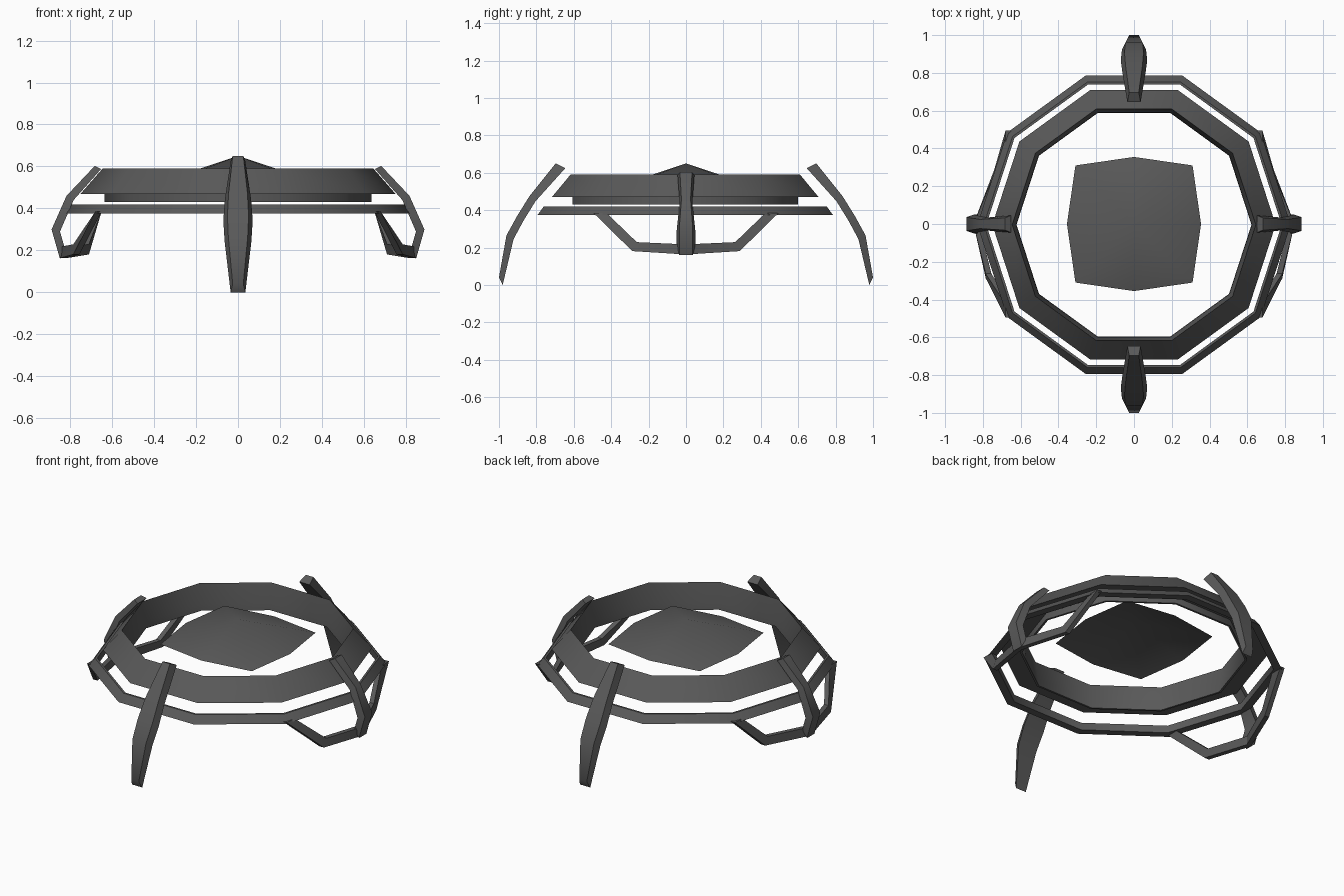
import bpy, math
from mathutils import Vector

if "Cube" in bpy.data.objects:
    bpy.data.objects.remove(bpy.data.objects["Cube"])

grey = bpy.data.materials.new("dark grey metal")
grey.diffuse_color = (0.1, 0.1, 0.1, 1)
grey.use_nodes = True
grey.node_tree.nodes["Principled BSDF"].inputs["Base Color"].default_value = grey.diffuse_color


def make(name, verts, faces, closed=True):
    me = bpy.data.meshes.new(name)
    me.from_pydata([tuple(v) for v in verts], [], faces)
    me.materials.append(grey)
    ob = bpy.data.objects.new(name, me)
    bpy.context.collection.objects.link(ob)
    bpy.ops.object.select_all(action='DESELECT')
    ob.select_set(True)
    bpy.context.view_layer.objects.active = ob
    if closed:
        bpy.ops.object.mode_set(mode='EDIT')
        bpy.ops.mesh.select_all(action='SELECT')
        bpy.ops.mesh.normals_make_consistent(inside=False)
        bpy.ops.object.mode_set(mode='OBJECT')
    bpy.ops.object.shade_smooth_by_angle(angle=math.radians(40))
    return ob


def ring(name, profile, sides=10):
    """Spin a closed (radius, z) profile into a ring with a corner on +x."""
    n = len(profile)
    verts = [(r * math.cos(i * math.tau / sides),
              r * math.sin(i * math.tau / sides) - 0.004, z)
             for i in range(sides) for r, z in profile]
    faces = [(i * n + j, i * n + (j + 1) % n,
              (i + 1) % sides * n + (j + 1) % n, (i + 1) % sides * n + j)
             for i in range(sides) for j in range(n)]
    return make(name, verts, faces)


def loft(name, sections):
    """Skin a list of four-cornered sections and cap the ends."""
    verts = [v for s in sections for v in s]
    m = len(sections)
    faces = [(4 * i + j, 4 * i + (j + 1) % 4, 4 * i + 4 + (j + 1) % 4, 4 * i + 4 + j)
             for i in range(m - 1) for j in range(4)]
    faces += [(0, 1, 2, 3), tuple(4 * (m - 1) + j for j in range(4))]
    return make(name, verts, faces)


def leg(name, direction, stations):
    """Bowed leg: stations are (outer r, outer z, inner r, inner z, half width)."""
    d = Vector(direction)
    s = Vector((-d.y, d.x, 0))
    up = Vector((0, 0, 1))
    secs = []
    for ro, zo, ri, zi, w in stations:
        o, i = d * ro + up * zo, d * ri + up * zi
        secs.append([o - s * w * 0.72, o + s * w * 0.72, i + s * w, i - s * w])
    return loft(name, secs)


# Sloped upper ring with a small flange below, and the thin lower ring
ring("upper_ring", [(0.645, 0.59), (0.75, 0.47), (0.635, 0.47),
                    (0.635, 0.43), (0.622, 0.43), (0.625, 0.47)])
ring("lower_ring", [(0.83, 0.375), (0.795, 0.42), (0.782, 0.42), (0.782, 0.375)])

# Shallow domed plate floating in the middle
rim = [(0.355, 0), (0.31, 0.31), (0, 0.355), (-0.31, 0.31),
       (-0.355, 0), (-0.31, -0.31), (0, -0.355), (0.31, -0.31)]
make("centre_plate", [(0, 0, 0.65)] + [(x, y, 0.532) for x, y in rim],
     [(0, i + 1, (i + 1) % 8 + 1) for i in range(8)], closed=False)

# Long legs at front and back
long_leg = [(0.697, 0.65, 0.645, 0.625, 0.035),
            (0.837, 0.475, 0.805, 0.447, 0.062),
            (0.905, 0.365, 0.868, 0.345, 0.07),
            (0.96, 0.265, 0.922, 0.245, 0.064),
            (1.0, 0.04, 0.98, 0.0, 0.035)]
leg("front_leg", (0, -1, 0), long_leg)
leg("back_leg", (0, 1, 0), long_leg)

# Short legs at the sides, with two bent struts each up to the lower ring
short_leg = [(0.682, 0.603, 0.652, 0.588, 0.045),
             (0.817, 0.46, 0.783, 0.44, 0.034),
             (0.888, 0.30, 0.848, 0.29, 0.05),
             (0.848, 0.16, 0.825, 0.21, 0.05)]
for side, sx in (("right", 1), ("left", -1)):
    leg(side + "_leg", (sx, 0, 0), short_leg)
    for end, sy, knee in (("front", -1, 0.77), ("back", 1, 0.725)):
        path = [(0.665, 0.46, 0.385, 0.035, 0.0),
                (knee, 0.275, 0.205, 0.012, 0.024),
                (0.835, 0.0, 0.19, 0.0, 0.027)]
        secs = []
        for x, y, z, dy, dz in path:
            secs.append([(sx * (x + a * 0.015), sy * (y + b * dy), z + -b * -dz * -1)
                         for a, b in ((-1, -1), (1, -1), (1, 1), (-1, 1))])
        loft(f"{side}_{end}_strut", secs)
